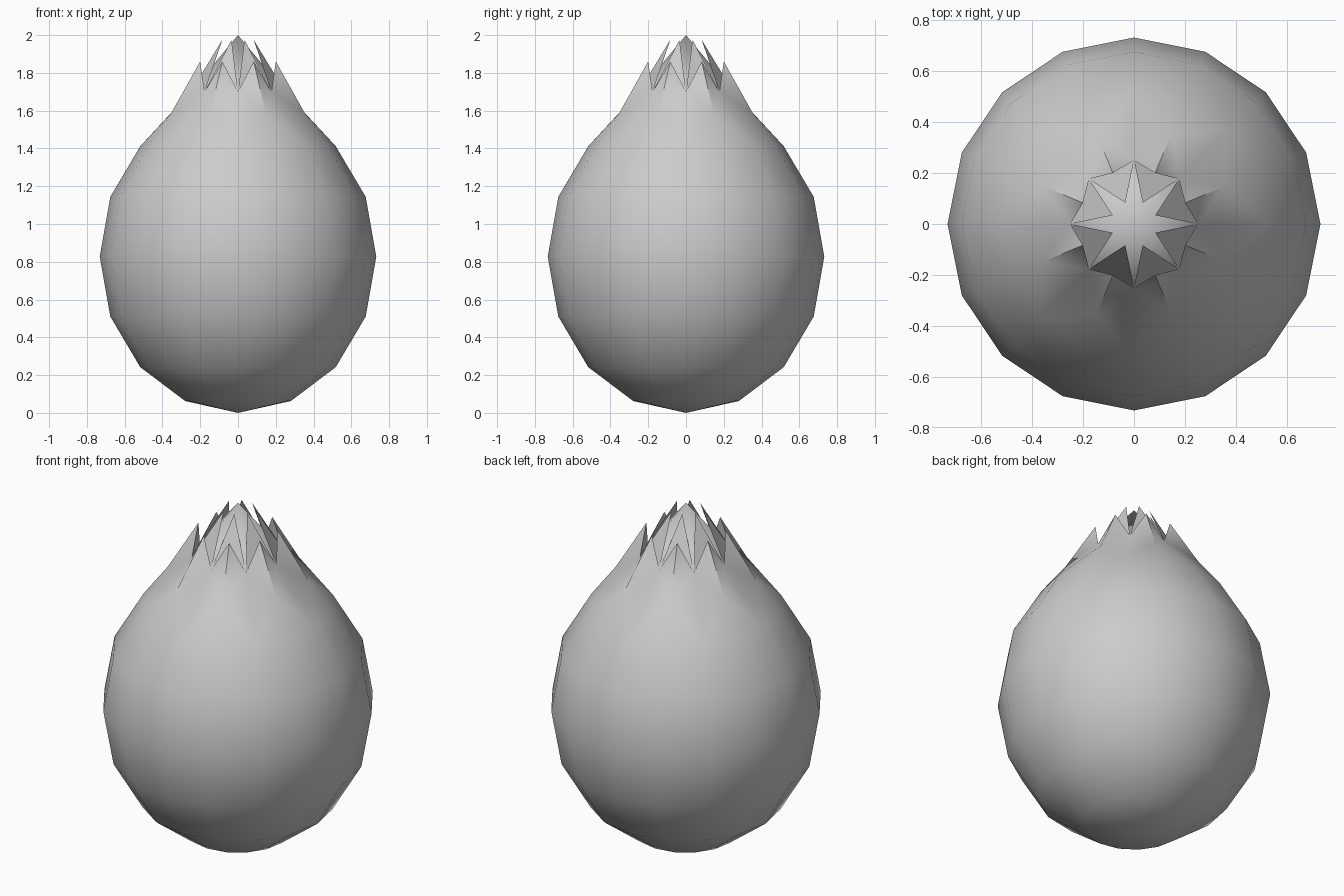
import bpy
import bmesh
from math import sin, cos, pi

cube = bpy.data.objects.get("Cube")
if cube:
    bpy.data.objects.remove(cube, do_unlink=True)

SIDES = 16
RADIUS = 0.732
HALF_HEIGHT = 0.827
STEP = 2 * pi / SIDES

grey = bpy.data.materials.new("plain grey")
grey.use_nodes = True
colour = (0.6, 0.6, 0.6, 1)
grey.diffuse_color = colour
grey.node_tree.nodes["Principled BSDF"].inputs["Base Color"].default_value = colour


def polar(bm, i, r, z):
    return bm.verts.new((r * cos(i * STEP), r * sin(i * STEP), z))


def finish(bm, name):
    mesh = bpy.data.meshes.new(name)
    bm.to_mesh(mesh)
    bm.free()
    mesh.materials.append(grey)
    obj = bpy.data.objects.new(name, mesh)
    bpy.context.collection.objects.link(obj)
    bpy.ops.object.select_all(action='DESELECT')
    obj.select_set(True)
    bpy.context.view_layer.objects.active = obj
    bpy.ops.object.shade_smooth_by_angle(angle=pi / 4)
    return obj


# Egg-shaped bulb with a zigzag shoulder, then leaves and a pointed core
bm = bmesh.new()
bottom = bm.verts.new((0, 0, 0))
rings = []
for k in range(1, 7):
    a = k * pi / 8
    rings.append([polar(bm, i, RADIUS * sin(a), HALF_HEIGHT * (1 - cos(a)))
                  for i in range(SIDES)])
# Even points are the valleys, odd points are the feet of the leaves
shoulder = [polar(bm, i, 0.384, 1.585) if i % 2 else polar(bm, i, 0.25, 1.70)
            for i in range(SIDES)]
rings.append(shoulder)

for i in range(SIDES):
    j = (i + 1) % SIDES
    bm.faces.new((bottom, rings[0][j], rings[0][i]))
    for low, high in zip(rings[:-2], rings[1:-1]):
        bm.faces.new((low[i], low[j], high[j], high[i]))
    low = rings[-2]
    if i % 2:
        bm.faces.new((low[i], low[j], shoulder[i]))
        bm.faces.new((low[j], shoulder[j], shoulder[i]))
    else:
        bm.faces.new((low[i], low[j], shoulder[j]))
        bm.faces.new((low[i], shoulder[j], shoulder[i]))

apex = bm.verts.new((0, 0, 2))
for i in range(1, SIDES, 2):
    left, foot, right = shoulder[i - 1], shoulder[i], shoulder[(i + 1) % SIDES]
    # Outer leaf
    tip = polar(bm, i, 0.217, 1.86)
    bm.faces.new((left, foot, tip))
    bm.faces.new((foot, right, tip))
    bm.faces.new((right, left, tip))
    # Inner leaf
    inner_tip = polar(bm, i, 0.09, 1.975)
    bm.faces.new((left, right, inner_tip))
    # Core
    bm.faces.new((left, right, apex))
finish(bm, "leafy_bulb")
